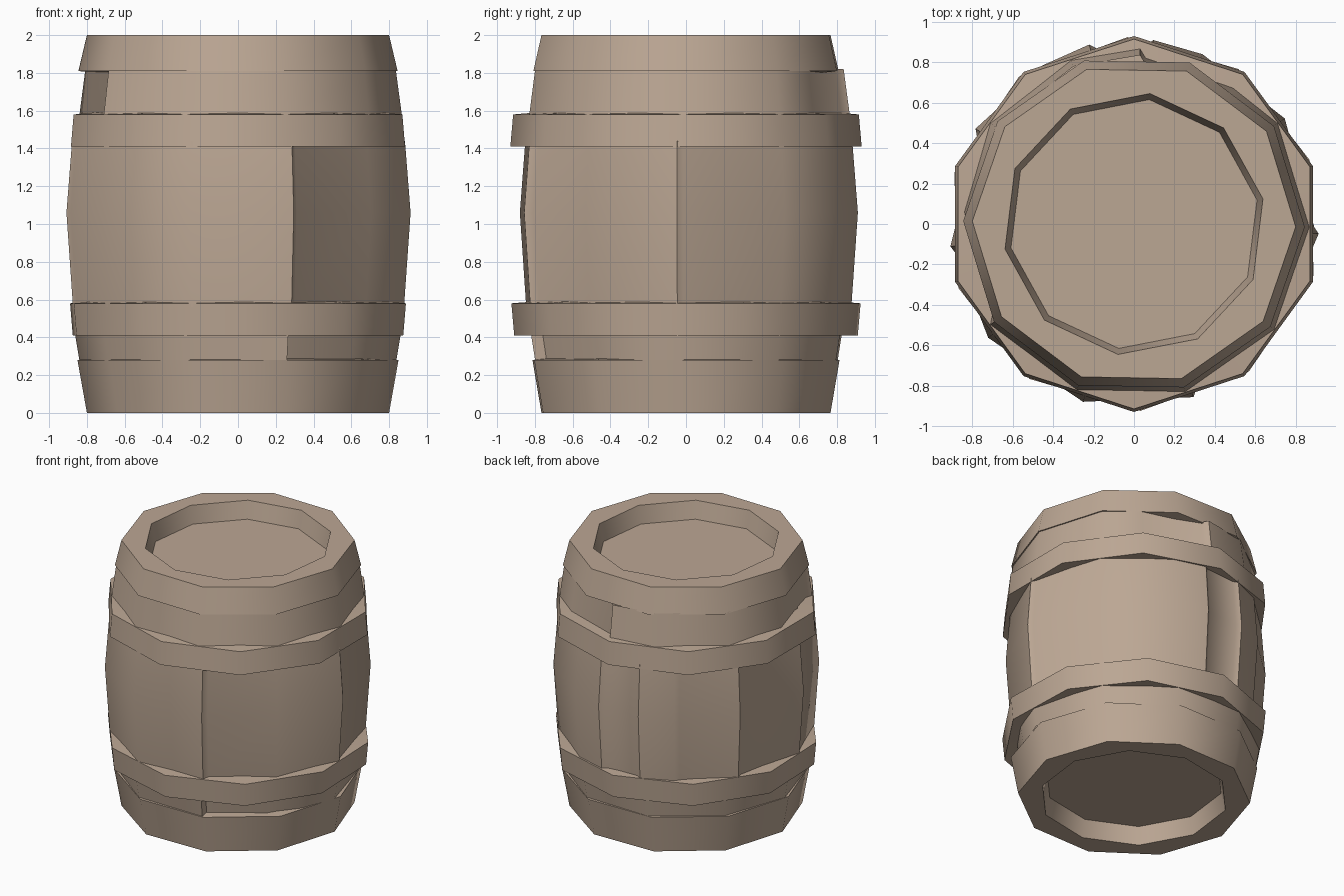
import bpy
import bmesh
import math

if "Cube" in bpy.data.objects:
    bpy.data.objects.remove(bpy.data.objects["Cube"])

wood = bpy.data.materials.new("weathered wood")
wood.diffuse_color = (0.50, 0.385, 0.295, 1.0)
wood.use_nodes = True
wood.node_tree.nodes["Principled BSDF"].inputs["Base Color"].default_value = wood.diffuse_color


def regular(twist, sides=10):
    """Unit cross-section as (degrees, radius) pairs."""
    return [(twist + 360 * i / sides, 1.0) for i in range(sides)]


def loft(name, rings, cap_start=False, cap_end=False):
    """Skin a list of (z, radius, section) rings running from bottom to top."""
    bm = bmesh.new()
    loops = []
    for z, r, section in rings:
        loops.append([bm.verts.new((r * k * math.cos(math.radians(a)),
                                    r * k * math.sin(math.radians(a)), z))
                      for a, k in section])
    n = len(loops[0])
    for low, high in zip(loops, loops[1:]):
        for i in range(n):
            j = (i + 1) % n
            bm.faces.new((low[i], low[j], high[j], high[i]))
    if cap_start:
        bm.faces.new(loops[0][::-1])
    if cap_end:
        bm.faces.new(loops[-1])
    mesh = bpy.data.meshes.new(name)
    bm.to_mesh(mesh)
    bm.free()
    mesh.materials.append(wood)
    obj = bpy.data.objects.new(name, mesh)
    bpy.context.collection.objects.link(obj)
    bpy.ops.object.select_all(action='DESELECT')
    obj.select_set(True)
    bpy.context.view_layer.objects.active = obj
    bpy.ops.object.shade_smooth_by_angle(angle=math.radians(42))
    return obj


# Bottom end: sunken head, flat rim, flared outside
loft("bottom_end", [
    (0.13, 0.62, regular(11)), (0.0, 0.65, regular(11)),
    (0.0, 0.80, regular(1)), (0.28, 0.85, regular(1)), (0.29, 0.76, regular(1))],
    cap_start=True)

# Top end: slight overhang below, flat rim, sunken head
loft("top_end", [
    (1.80, 0.76, regular(-1)), (1.81, 0.845, regular(-1)), (2.0, 0.80, regular(-1)),
    (2.0, 0.65, regular(11)), (1.87, 0.62, regular(11))],
    cap_end=True)

# Lower staves with one chipped-back stretch at the front right
lower = [(-72, 1.0), (-71, 0.93), (-40, 0.93), (-22, 0.95), (-3, 1.0), (35, 1.0),
         (71, 1.0), (107, 1.0), (143, 1.0), (179, 1.0), (215, 1.0), (251, 1.0)]
loft("lower_staves", [(0.28, 0.84, lower), (0.43, 0.865, lower)])

# Upper staves with chipped-back stretches at the back and left
upper = [(-73, 1.0), (-37, 1.0), (-1, 1.0), (35, 1.0), (54, 0.96), (86, 0.95),
         (88, 1.0), (111, 1.0), (145, 1.0), (176, 0.97), (212, 0.95),
         (215, 1.0), (251, 1.0)]
loft("upper_staves", [(1.56, 0.87, upper), (1.82, 0.835, upper)])

# Bulging middle staves, stepped where neighbouring boards meet
middle = [(-71, 0.99), (-69, 0.945), (-37, 0.965), (-3, 1.0), (-1, 0.975),
          (35, 0.995), (68, 0.99), (84, 1.0), (86, 0.97), (102, 0.97),
          (104, 1.0), (120, 0.99), (122, 0.975), (149, 1.0), (151, 0.97),
          (187, 1.0), (189, 0.98), (218, 1.0), (254, 1.0)]
loft("middle_staves", [(0.56, 0.88, middle), (1.06, 0.915, middle),
                       (1.44, 0.885, middle)])


# Two raised hoops with narrow ledges
def hoop(name, z0, z1, r0, r1, twist):
    s = regular(twist)
    loft(name, [(z0 + 0.01, 0.80, s), (z0, r0, s), (z1 - 0.01, r1, s), (z1, 0.80, s)])


hoop("lower_hoop", 0.41, 0.59, 0.91, 0.925, 20)
hoop("upper_hoop", 1.41, 1.59, 0.93, 0.915, 18)
